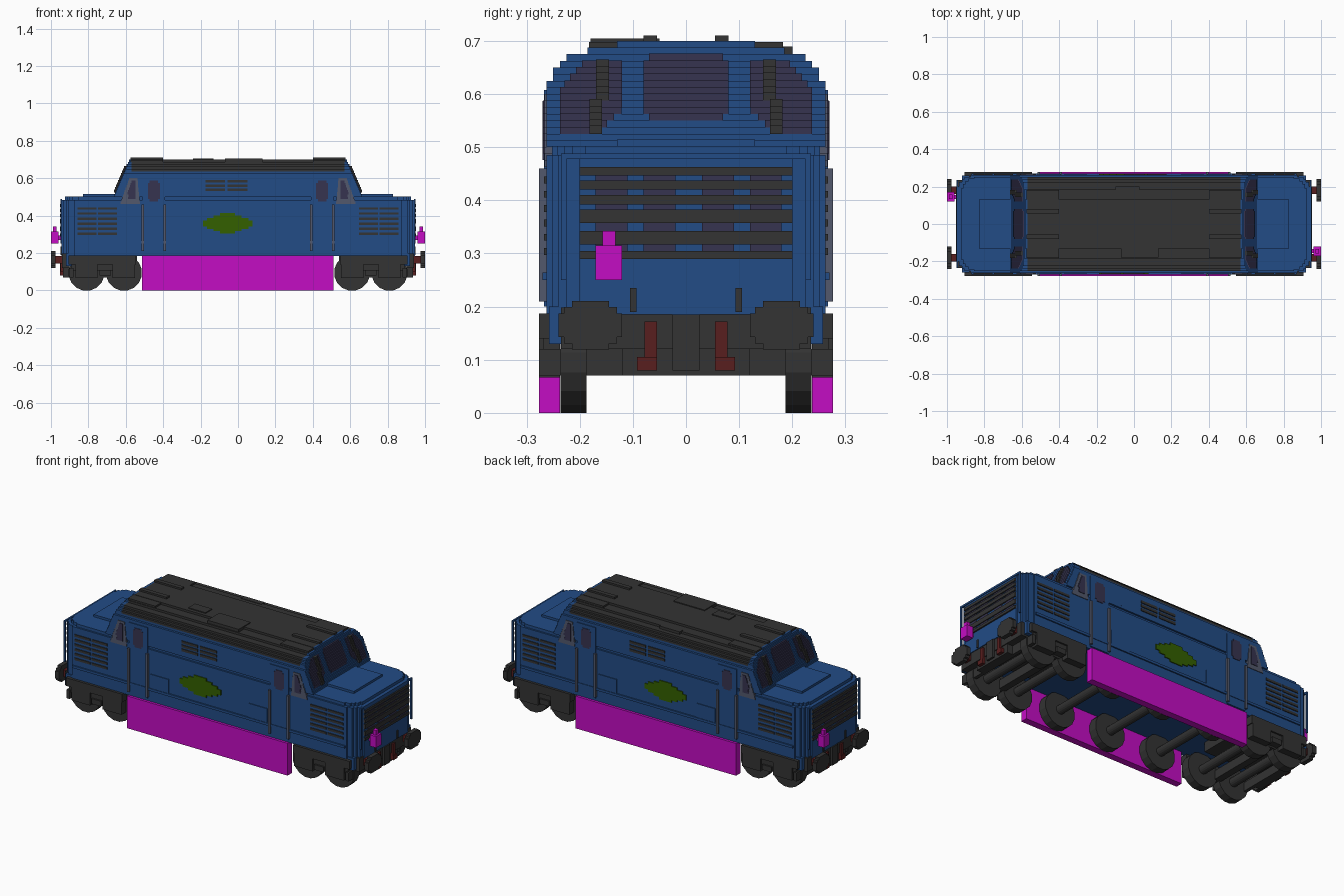
import bpy, bmesh, math
from mathutils import Matrix

cube = bpy.data.objects.get("Cube")
if cube:
    bpy.data.objects.remove(cube, do_unlink=True)


def material(name, rgb):
    m = bpy.data.materials.new(name)
    m.use_nodes = True
    m.diffuse_color = (*rgb, 1)
    bsdf = m.node_tree.nodes["Principled BSDF"]
    bsdf.inputs["Base Color"].default_value = (*rgb, 1)
    bsdf.inputs["Roughness"].default_value = 0.8
    return m


BLUE = material("body blue", (0.016, 0.072, 0.24))
DARK = material("dark grey", (0.033, 0.033, 0.033))
PINK = material("magenta", (0.55, 0.004, 0.55))
GLASS = material("window purple", (0.037, 0.034, 0.08))
RED = material("dark red", (0.098, 0.013, 0.013))
GREEN = material("olive green", (0.034, 0.117, 0.0))
GREY = material("rail grey", (0.084, 0.098, 0.15))


def finish(name, bm, mat):
    bmesh.ops.recalc_face_normals(bm, faces=bm.faces)
    me = bpy.data.meshes.new(name)
    bm.to_mesh(me)
    bm.free()
    me.materials.append(mat)
    ob = bpy.data.objects.new(name, me)
    bpy.context.collection.objects.link(ob)
    return ob


def add_box(bm, x0, x1, y0, y1, z0, z1):
    m = Matrix.Translation(((x0 + x1) / 2, (y0 + y1) / 2, (z0 + z1) / 2))
    m = m @ Matrix.Diagonal((abs(x1 - x0), abs(y1 - y0), abs(z1 - z0), 1))
    bmesh.ops.create_cube(bm, size=1, matrix=m)


def boxes(name, mat, items, sym=""):
    """One object from boxes; sym: x / y mirror across that axis, r turns half round."""
    for ch in sym:
        sx, sy = {"x": (-1, 1), "y": (1, -1), "r": (-1, -1)}[ch]
        items = items + [(a * sx, b * sx, c * sy, d * sy, e, f) for a, b, c, d, e, f in items]
    bm = bmesh.new()
    for it in items:
        add_box(bm, *it)
    return finish(name, bm, mat)


def plan_prism(name, mat, quarter, z0, z1):
    """Extrude a plan outline given as its +x +y quarter."""
    q = quarter
    pts = q + [(-x, y) for x, y in q[::-1]] + [(-x, -y) for x, y in q] + [(x, -y) for x, y in q[::-1]]
    bm = bmesh.new()
    f = bm.faces.new([bm.verts.new((x, y, z0)) for x, y in pts])
    up = bmesh.ops.extrude_face_region(bm, geom=[f])["geom"]
    bmesh.ops.translate(bm, vec=(0, 0, z1 - z0), verts=[v for v in up if isinstance(v, bmesh.types.BMVert)])
    return finish(name, bm, mat)


# Lower body with stepped corners
corner = [(0.945, 0.2), (0.935, 0.2), (0.935, 0.225), (0.92, 0.225), (0.92, 0.24),
          (0.905, 0.24), (0.905, 0.252), (0.875, 0.252), (0.875, 0.2625)]
plan_prism("lower_body", BLUE, corner, 0.185, 0.485)
plan_prism("nose_top", BLUE, [(x - 0.02, y - 0.01) for x, y in corner], 0.485, 0.502)
boxes("nose_hatch", BLUE, [(0.6, 0.83, -0.13, 0.13, 0.5, 0.515)], "x")
boxes("waist_strip", BLUE, [(-0.87, 0.87, 0.26, 0.27, 0.25, 0.264)], "y")
boxes("end_valance", BLUE, [(0.88, 0.92, 0.235, 0.258, 0.13, 0.2)], "xy")
boxes("nose_front_frame", BLUE, [(0.94, 0.949, -0.235, 0.235, 0.478, 0.488),
                                 (0.94, 0.949, 0.225, 0.235, 0.25, 0.478),
                                 (0.94, 0.949, -0.235, -0.225, 0.25, 0.478)], "x")

# Stepped cab and roof layers, with the windscreens following the steps
STEP = 0.0125


def half_width(z):
    for top, w in ((0.62, 0.2625), (0.645, 0.25), (0.658, 0.2375), (0.671, 0.225), (0.69, 0.185)):
        if z < top:
            return w
    return 0.13


cab, roof, glass, wipers = [], [], [], []
for i in range(16):
    z0 = 0.5 + i * STEP
    z1, zm = z0 + STEP, z0 + STEP / 2
    hx, w = 0.662 - 0.08 * i / 15, half_width(zm)
    if zm < 0.64:
        cab.append((-hx, hx, -w, w, z0, z1))
    else:
        roof.append((-0.57, 0.57, -w, w, z0, z1))
        cab += [(0.57, hx, -w, w, z0, z1), (-hx, -0.57, -w, w, z0, z1)]
    if 0.55 < zm < 0.672:
        r = 0.07 if zm < 0.565 or zm > 0.66 else 0.08
        glass.append((hx - 0.02, hx + 0.004, -r, r, z0, z1 + 0.001))
    if 0.53 < zm < 0.66:
        outer = min(0.237, 0.237 - (zm - 0.61) * 0.9)
        inner = 0.12 if zm > 0.57 else 0.12 + (0.57 - zm) * 1.1
        for s in (1, -1):
            glass.append((hx - 0.02, hx + 0.004, s * inner, s * outer, z0, z1 + 0.001))
            y = 0.145 if zm > 0.59 else 0.158
            wipers.append((hx - 0.01, hx + 0.012, s * y, s * (y + 0.024), z0, z1 + 0.003))
boxes("cab_shell", BLUE, cab)
boxes("roof", DARK, roof)
boxes("windscreens", GLASS, glass, "x")
boxes("windscreen_wipers", DARK, wipers, "x")
boxes("roof_rails", DARK, [(0.4, 0.575, 0.055, 0.08, 0.695, 0.71), (0.4, 0.575, 0.13, 0.183, 0.688, 0.698)], "xy")
boxes("roof_panels", DARK, [(-0.24, -0.13, -0.11, -0.05, 0.698, 0.705), (-0.07, 0.13, -0.18, -0.07, 0.688, 0.705),
                            (-0.1, 0.03, 0.17, 0.2, 0.67, 0.69)])

# Cab side windows: grey frame with glass, leaning back
frame, pane = [], []
for i in range(11):
    z0 = 0.463 + i * STEP
    t = i / 10
    front, rear = 0.628 - 0.045 * t, 0.525 + 0.012 * t
    frame.append((rear, front, 0.24, 0.266, z0, z0 + STEP))
    if 1 < i < 10:
        pane.append((0.548, front - 0.018 - (0.012 if i < 4 else 0), 0.25, 0.269, z0, z0 + STEP))
boxes("cab_window_frames", GREY, frame, "xy")
boxes("cab_window_glass", GLASS, pane, "xy")

# Side doors, lockers and handrails
boxes("side_doors", BLUE, [(0.39, 0.51, 0.25, 0.267, 0.2, 0.608)], "xy")
boxes("door_glass", GLASS, [(0.418, 0.482, 0.26, 0.27, 0.488, 0.575), (0.428, 0.472, 0.26, 0.27, 0.476, 0.587)], "xy")
boxes("door_handrails", GREY, [(x, x + 0.012, 0.26, 0.277, 0.21, 0.46) for x in (0.385, 0.503)], "xy")
boxes("side_lockers", BLUE, [(0.255, 0.372, 0.255, 0.267, 0.264, 0.345)], "xy")

# Side louvres, roof-side vents and emblem plates
louvres = [(x, x + 0.1, 0.255, 0.267, z, z + 0.013)
           for x in (0.648, 0.757) for z in (0.297, 0.324, 0.351, 0.378, 0.405, 0.432)]
boxes("nose_side_louvres", DARK, louvres, "xy")
vents = [(x, x + 0.105, -0.267, -0.255, z, z + 0.014) for x in (-0.175, -0.055) for z in (0.531, 0.554, 0.577)]
boxes("engine_vents", DARK, vents, "r")
emblem = [(-0.055 - w, -0.055 + w, 0.258, 0.268, z0, z1) for w, z0, z1 in
          ((0.04, 0.305, 0.415), (0.075, 0.318, 0.4), (0.11, 0.33, 0.387), (0.132, 0.343, 0.373))]
boxes("emblem_plates", GREEN, emblem, "y")

# End grille
bars = [(0.94, 0.953, -0.2, 0.2, z0, z1) for z0, z1 in
        ((0.447, 0.463), (0.42, 0.437), (0.392, 0.41), (0.357, 0.383), (0.317, 0.342), (0.29, 0.305))]
boxes("end_grille", DARK, bars, "x")
boxes("grille_gaps", GLASS, [(0.94, 0.948, y, y + 0.06, 0.305, 0.447) for y in (-0.17, -0.08, 0.03, 0.12)], "x")

# Tail lamps
boxes("tail_lamps", PINK, [(0.96, 1.0, -0.17, -0.12, 0.25, 0.315), (0.97, 0.99, -0.157, -0.133, 0.315, 0.342),
                           (0.94, 0.965, -0.155, -0.135, 0.27, 0.295)], "r")

# Buffer beam, coupling, hoses and buffers
boxes("buffer_beam", DARK, [(0.9, 0.94, -0.235, 0.235, 0.12, 0.198), (0.9, 0.935, -0.12, 0.12, 0.07, 0.13),
                            (0.94, 0.952, -0.025, 0.025, 0.08, 0.185)], "x")
boxes("beam_posts", DARK, [(0.935, 0.95, 0.093, 0.105, 0.19, 0.235)], "xy")
boxes("brake_hoses", RED, [(0.935, 0.95, 0.055, 0.078, 0.1, 0.172), (0.935, 0.953, 0.055, 0.092, 0.08, 0.105)], "xy")
boxes("buffer_shafts", RED, [(0.935, 0.98, 0.16, 0.2, 0.145, 0.185)], "xy")
boxes("buffer_heads", DARK, [(0.975, 1.0, 0.18 - w, 0.18 + w, 0.165 - h, 0.165 + h)
                             for w, h in ((0.035, 0.046), (0.05, 0.034), (0.06, 0.022))], "xy")

# Bogie frames with axle boxes and cross beams
boxes("bogie_frames", DARK, [(0.545, 0.905, 0.237, 0.277, 0.14, 0.187), (0.56, 0.89, 0.237, 0.268, 0.105, 0.14),
                             (0.55, 0.67, 0.237, 0.277, 0.067, 0.15), (0.75, 0.87, 0.237, 0.277, 0.067, 0.15),
                             (0.68, 0.74, 0.237, 0.277, 0.08, 0.11)], "xy")
boxes("bogie_beams", DARK, [(0.69, 0.73, -0.24, 0.24, 0.07, 0.12), (0.88, 0.9, -0.277, 0.277, 0.07, 0.12),
                            (0.54, 0.9, -0.09, 0.09, 0.13, 0.186)], "x")


# Wheels and axles
bm = bmesh.new()


def cylinder(x, y, z, r, length):
    m = Matrix.Translation((x, y, z)) @ Matrix.Rotation(math.pi / 2, 4, "X") @ Matrix.Rotation(math.pi / 16, 4, "Z")
    bmesh.ops.create_cone(bm, cap_ends=True, segments=16, radius1=r, radius2=r, depth=length, matrix=m)


for x in (-0.81, -0.61, -0.33, 0, 0.33, 0.61, 0.81):
    r = 0.095 / math.cos(math.pi / 16)
    for s in (1, -1):
        cylinder(x, s * 0.2115, 0.095, r, 0.049)
    cylinder(x, 0, 0.095, 0.025, 0.4)
finish("wheels_and_axles", bm, DARK)

# Side skirts
boxes("side_skirts", PINK, [(-0.513, 0.51, 0.2375, 0.277, 0.0, 0.186)], "y")
